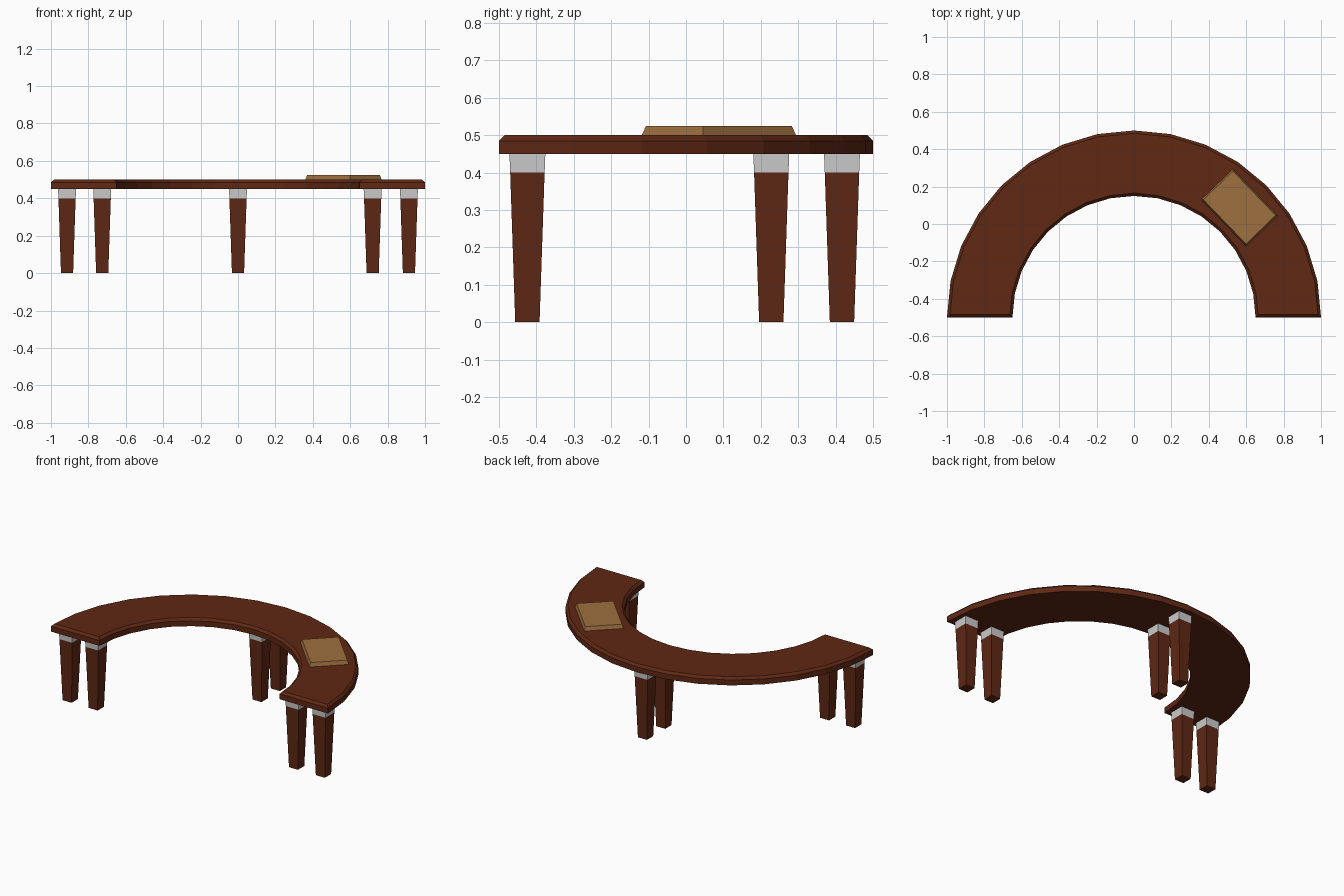
import bpy, bmesh
from math import cos, sin, pi, radians
from mathutils import Matrix

if "Cube" in bpy.data.objects:
    bpy.data.objects.remove(bpy.data.objects["Cube"])


def material(name, color):
    m = bpy.data.materials.new(name)
    m.diffuse_color = color
    m.use_nodes = True
    m.node_tree.nodes["Principled BSDF"].inputs["Base Color"].default_value = m.diffuse_color
    return m


wood = material("dark_wood", (0.115, 0.021, 0.007, 1))
tan = material("tan_panel", (0.34, 0.16, 0.05, 1))


def finish(bm, name, mat=None):
    bmesh.ops.recalc_face_normals(bm, faces=bm.faces)
    me = bpy.data.meshes.new(name)
    bm.to_mesh(me)
    bm.free()
    if mat:
        me.materials.append(mat)
    ob = bpy.data.objects.new(name, me)
    bpy.context.collection.objects.link(ob)
    return ob


def tapered_box(name, x, y, z0, z1, size0, size1, mat=None, turn=0):
    bm = bmesh.new()
    bmesh.ops.create_cube(bm, size=1)
    for v in bm.verts:
        top = v.co.z > 0
        w, d = size1 if top else size0
        v.co = (v.co.x * w, v.co.y * d, z1 if top else z0)
    bm.transform(Matrix.Translation((x, y, 0)) @ Matrix.Rotation(turn, 4, 'Z'))
    return finish(bm, name, mat)


# Half-ring table top with a chamfered upper edge
SEG, OUTER, INNER = 16, 1.0, 0.65
bm = bmesh.new()
rows = []
for i in range(SEG + 1):
    a = pi * i / SEG
    rows.append([bm.verts.new((r * cos(a), r * sin(a) - 0.5, 0.485)) for r in (INNER, OUTER)])
top = [bm.faces.new((p[0], p[1], q[1], q[0])) for p, q in zip(rows, rows[1:])]
low = bmesh.ops.extrude_face_region(bm, geom=top, use_keep_orig=True)["geom"]
for v in low:
    if isinstance(v, bmesh.types.BMVert):
        v.co.z = 0.45
bmesh.ops.recalc_face_normals(bm, faces=bm.faces)
bmesh.ops.inset_region(bm, faces=top, thickness=0.015, depth=0.015, use_even_offset=True)
finish(bm, "table_top", wood)

# Tapered legs, each with a grey collar under the top
spots = {
    "front_left_outer": (-0.914, -0.424), "front_left_inner": (-0.726, -0.424),
    "front_right_outer": (0.914, -0.424), "front_right_inner": (0.72, -0.424),
    "back_inner": (0, 0.228), "back_outer": (0, 0.417),
}
for name, (x, y) in spots.items():
    tapered_box(name + "_leg", x, y, 0, 0.4, (0.065, 0.065), (0.092, 0.092), wood)
    tapered_box(name + "_collar", x, y, 0.4, 0.45, (0.092, 0.092), (0.096, 0.096))

# Angled panel resting on the top
tapered_box("desk_panel", 0.564, 0.088, 0.5, 0.525, (0.345, 0.236), (0.329, 0.22), tan, radians(-46))
